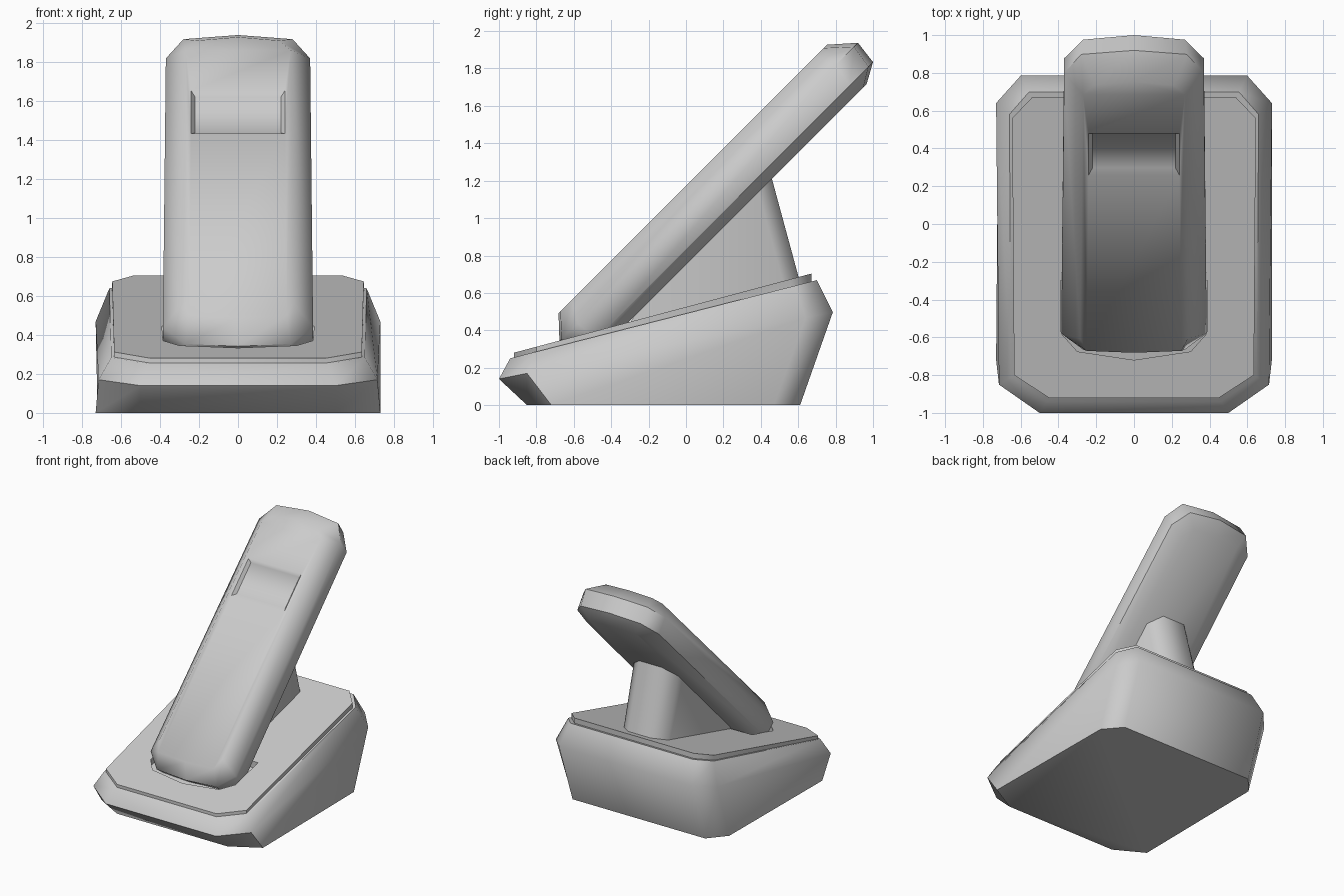
import bpy, bmesh
from math import radians, sqrt

cube = bpy.data.objects.get("Cube")
if cube:
    bpy.data.objects.remove(cube, do_unlink=True)

grey = bpy.data.materials.new("light_grey_plastic")
grey.use_nodes = True
colour = (0.6, 0.6, 0.6, 1)
grey.diffuse_color = colour
grey.node_tree.nodes["Principled BSDF"].inputs["Base Color"].default_value = colour


def mirrored(half):
    """Close a half outline (front to back, x >= 0) across x = 0."""
    return half + [(-x, y) for x, y in reversed(half) if x > 0]


def tilted(half, height, slope):
    """Outline lying on the sloping plane z = height + slope * y."""
    return [(x, y, height + slope * y) for x, y in mirrored(half)]


def leaning(half, depth):
    """Outline in the handset's plane: leans back 45 degrees."""
    return [(x, (t - depth) / sqrt(2), (t + depth) / sqrt(2)) for x, t in mirrored(half)]


def loft(name, loops):
    """Skin a stack of equal-length loops and cap both ends."""
    bm = bmesh.new()
    rings = [[bm.verts.new(p) for p in loop] for loop in loops]
    n = len(rings[0])
    for a, b in zip(rings, rings[1:]):
        for i in range(n):
            j = (i + 1) % n
            bm.faces.new((a[i], a[j], b[j], b[i]))
    bm.faces.new(rings[0])
    bm.faces.new(rings[-1])
    bmesh.ops.recalc_face_normals(bm, faces=bm.faces)
    mesh = bpy.data.meshes.new(name)
    bm.to_mesh(mesh)
    bm.free()
    mesh.materials.append(grey)
    obj = bpy.data.objects.new(name, mesh)
    bpy.context.collection.objects.link(obj)
    return obj


def activate(obj):
    bpy.ops.object.select_all(action="DESELECT")
    obj.select_set(True)
    bpy.context.view_layer.objects.active = obj


def cut(obj, cutter):
    mod = obj.modifiers.new("cut", "BOOLEAN")
    mod.operation = "DIFFERENCE"
    mod.solver = "EXACT"
    mod.object = cutter
    activate(obj)
    bpy.ops.object.modifier_apply(modifier=mod.name)


# Dock body: foot, widest rim and sloping top
foot = [(0.5, -0.85), (0.73, -0.72), (0.72, 0.47), (0.6, 0.61)]
rim = [(0.5, -1), (0.715, -0.85), (0.73, 0.64), (0.6, 0.785)]
shell_top = [(0.46, -0.94), (0.65, -0.81), (0.66, 0.58), (0.555, 0.70)]
dock_body = loft("dock_body", [
    tilted(foot, 0, 0),
    tilted(rim, 0.34, 0.2),
    tilted(shell_top, 0.49, 0.255)])

# Raised plate on the dock
plate = [(0.45, -0.92), (0.635, -0.80), (0.645, 0.56), (0.54, 0.67)]
dock_plate = loft("dock_plate", [tilted(plate, 0.46, 0.26), tilted(plate, 0.525, 0.266)])

# Shallow socket around the foot of the handset
socket = [(0, -0.72), (0.3, -0.675), (0.385, -0.58), (0.39, -0.3), (0, -0.28)]
socket_cutter = loft("socket_cutter", [tilted(socket, 0.47, 0.266), tilted(socket, 0.62, 0.266)])
for part in (dock_body, dock_plate):
    cut(part, socket_cutter)

# Back support, leaning forward into the handset
support = loft("back_support", [
    tilted([(0.2, -0.35), (0.2, 0.6), (0.1, 0.69)], 0.36, 0),
    tilted([(0.2, 0.25), (0.2, 0.345), (0.1, 0.435)], 1.3, 0)])

# Handset with rounded edges
face = [(0, -0.134), (0.25, -0.12), (0.285, -0.03), (0.27, 1.80), (0.21, 1.87), (0, 1.895)]
front_edge = [(0, -0.237), (0.27, -0.22), (0.385, -0.1), (0.37, 1.85), (0.28, 1.99), (0, 2.02)]
back_edge = [(0, -0.21), (0.26, -0.2), (0.385, -0.09), (0.37, 1.83), (0.27, 1.97), (0, 2.004)]
handset = loft("handset", [
    leaning(face, 0.53), leaning(back_edge, 0.59),
    leaning(front_edge, 0.72), leaning(face, 0.83)])

# Sunken display window with sloping walls
window_cutter = loft("window_cutter", [
    leaning([(0.22, 1.225), (0.22, 1.485)], 0.805),
    leaning([(0.26, 1.165), (0.26, 1.527)], 0.855)])
cut(handset, window_cutter)

for helper in (socket_cutter, window_cutter):
    bpy.data.objects.remove(helper, do_unlink=True)

for part in (dock_body, dock_plate, support, handset):
    activate(part)
    bpy.ops.object.shade_smooth_by_angle(angle=radians(50))
